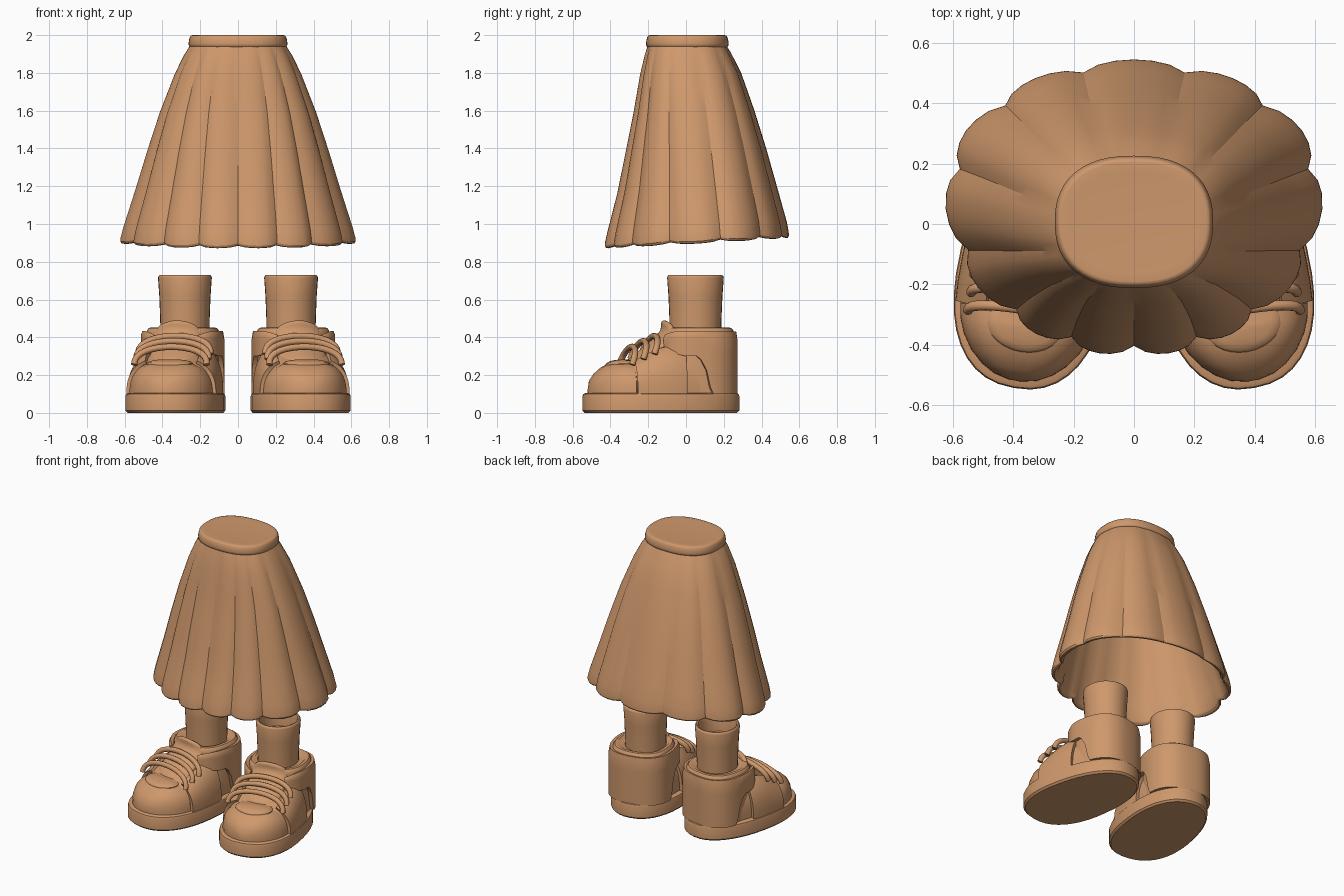
import bpy, bmesh
from math import sin, cos, pi, radians, copysign
from mathutils import Vector

if "Cube" in bpy.data.objects:
    bpy.data.objects.remove(bpy.data.objects["Cube"])

brown = bpy.data.materials.new("warm_brown")
brown.diffuse_color = (.62, .315, .15, 1)
brown.use_nodes = True
brown.node_tree.nodes["Principled BSDF"].inputs["Base Color"].default_value = brown.diffuse_color


def finish(name, bm, mirror, thick, angle, subsurf=0):
    bmesh.ops.recalc_face_normals(bm, faces=bm.faces)
    me = bpy.data.meshes.new(name)
    bm.to_mesh(me)
    bm.free()
    me.materials.append(brown)
    ob = bpy.data.objects.new(name, me)
    bpy.context.collection.objects.link(ob)
    bpy.ops.object.select_all(action='DESELECT')
    ob.select_set(True)
    bpy.context.view_layer.objects.active = ob
    if thick:
        m = ob.modifiers.new("thickness", 'SOLIDIFY')
        m.thickness, m.offset = thick, 0
        bpy.ops.object.modifier_apply(modifier=m.name)
    bpy.ops.object.shade_smooth_by_angle(angle=radians(angle))
    if subsurf:
        ob.modifiers.new("smooth", 'SUBSURF').levels = subsurf
    if mirror:
        ob.modifiers.new("other_side", 'MIRROR').use_mirror_merge = False
    return ob


def loft(name, rings, closed=True, caps=True, mirror=True, thick=0, angle=40, subsurf=0):
    """Skin a list of equal-length point rings."""
    bm = bmesh.new()
    vs = [[bm.verts.new(p) for p in r] for r in rings]
    n = len(rings[0])
    for a, b in zip(vs, vs[1:]):
        for i in range(n if closed else n - 1):
            j = (i + 1) % n
            bm.faces.new((a[i], a[j], b[j], b[i]))
    if caps:
        bm.faces.new(vs[0])
        bm.faces.new(vs[-1])
    return finish(name, bm, mirror, thick, angle, subsurf)


def sgn_pow(c, e):
    return copysign(abs(c) ** e, c)


def lerp_table(table, x):
    for a, b in zip(table, table[1:]):
        if x <= b[0]:
            k = (x - a[0]) / (b[0] - a[0])
            return [p + (q - p) * k for p, q in zip(a[1:], b[1:])]
    return table[-1][1:]


# ---------- skirt ----------
valleys = [0, 20, 41, 69, 101, 134, 164]
valleys = valleys + [360 - v for v in reversed(valleys)]
SEG = 6
samples = []          # (angle from the front, bulge 0..1)
for a, b in zip(valleys, valleys[1:]):
    for k in range(SEG):
        samples.append((radians(a + (b - a) * k / SEG), sin(pi * k / SEG) ** 0.65))

# height fraction down the skirt: half width, front y, back y
skirt = [(0, .25, -.202, .212), (.05, .285, -.22, .242), (.146, .335, -.245, .292), (.34, .415, -.282, .362),
         (.534, .482, -.325, .424), (.728, .545, -.368, .48), (.92, .61, -.422, .535), (1, .632, -.442, .549)]


def skirt_ring(f, scale=1.0, pleat=1.0):
    ax, yf, yb = lerp_table(skirt, f)
    yc = .1 * f
    e = 2 / (2.4 - .35 * f)
    pts = []
    for t, bulge in samples:
        d = scale * (1 - .062 * f ** .3 * pleat * (1 - bulge))
        s, c = sgn_pow(sin(t), e), sgn_pow(cos(t), e)
        zh = .912 - .027 * cos(t) - .014 * bulge
        pts.append((ax * s * d, yc - c * d * ((yc - yf) if c > 0 else (yb - yc)), 1.95 + (zh - 1.95) * f))
    return pts


outer = [0, .025, .05, .1, .146, .24, .34, .44, .534, .63, .728, .82, .92, .97]
rings = [skirt_ring(f) for f in outer]
rings += [skirt_ring(.988, .995), skirt_ring(.998, .98), skirt_ring(1, .96, .9),
          skirt_ring(.99, .935, .7), skirt_ring(.97, .92, .5)]
rings += [skirt_ring(f, .915, .3) for f in (.9, .7, .5, .3, .15, .05)]
loft("pleated_skirt", rings, mirror=False, angle=24)


def waist_ring(z, inset):
    return [((.262 - inset) * sgn_pow(cos(t), .84), .007 + (.219 - inset) * sgn_pow(sin(t), .84), z)
            for t in (2 * pi * i / 48 for i in range(48))]


loft("waistband", [waist_ring(*p) for p in ((1.935, .03), (1.935, .01), (1.942, .002), (1.955, 0), (1.975, .003),
                                            (1.99, .007), (1.998, .013), (2.0, .022), (1.998, .05))],
     mirror=False, angle=60)

# ---------- shoes: u across, v forward, turned slightly outward ----------
A = radians(10)


def W(u, v, z):
    return Vector((.293 + u * cos(A) + v * sin(A), .05 + u * sin(A) - v * cos(A), z))


def oval(z, inset, vc, front, back, hw, n=2.3, taper=0.0, steps=40):
    """Superellipse outline, starting at the heel."""
    pts = []
    for i in range(steps):
        t = 2 * pi * i / steps
        c, s = sgn_pow(cos(t), 2 / n), sgn_pow(sin(t), 2 / n)
        v = vc - c * ((back if c > 0 else front) - inset)
        pts.append(W(s * (hw - inset) * (1 + taper * (v - vc)), v, z))
    return pts


def arch(v, hw, top, lo=0, hi=180, grow=0.0, steps=24):
    pts = []
    for i in range(steps + 1):
        t = radians(lo + (hi - lo) * i / steps)
        pts.append(W((hw + grow) * sgn_pow(cos(t), .7), v, .09 + (top + grow - .09) * abs(sin(t)) ** .75))
    return pts


# sole
loft("sole", [oval(z, i, .18, .422, .412, .253, 2.3, .2) for z, i in
              ((0, .012), (.012, 0), (.088, 0), (.1, .004), (.106, .016))])

# upper body and toe
body = [(-.02, .19, .34), (.1, .212, .36), (.2, .22, .35), (.28, .222, .318), (.36, .215, .275), (.42, .195, .255)]
loft("shoe_upper", [arch(*s) for s in body])
toe = [(.35, .215, .25), (.355, .224, .27), (.4, .216, .274), (.45, .196, .266), (.5, .162, .243),
       (.54, .118, .21), (.565, .072, .175), (.577, .02, .13)]
loft("toe_cap", [arch(*s) for s in toe])


def on_toe(u, v, lift):
    hw, top = lerp_table(toe, max(v, .356))
    c = min(abs(u) / hw, 1) ** (1 / .7)
    return W(u, v, .09 + (top - .09) * (1 - c * c) ** .375 + lift)


# raised rounded panel on top of the toe
loft("toe_panel", [[on_toe(.125 * k * cos(q), .39 + .09 * k * sin(q), lift)
                    for q in (2 * pi * i / 28 for i in range(28))]
                   for k, lift in ((1, -.012), (1, .004), (.94, .009), (.75, .01), (.5, .01), (.25, .01), (.05, .01))])

# lacing panels on each side
flap = [(.085, .218, .36), (.14, .228, .37), (.22, .23, .352), (.29, .23, .318), (.35, .226, .28)]
for name, lo, hi in (("outer_lace_panel", 0, 62), ("inner_lace_panel", 118, 180)):
    loft(name, [arch(*s, lo=lo, hi=hi, grow=.004, steps=12) for s in flap],
         closed=False, caps=False, thick=.022)

# padded ankle
loft("ankle_padding", [oval(z, i, -.005, .19, .2, .195, 2.5) for z, i in
                       ((.1, 0), (.42, .004), (.438, .008), (.45, .018), (.452, .035), (.435, .06))])


# heel counter that continues forward as a collar strap over a notch
def wrap_ring(k):
    pts = []
    for i in range(73):
        deg = -150 + 300 * i / 72
        t = radians(deg)
        c, s = sgn_pow(cos(t), 2 / 2.5), sgn_pow(sin(t), 2 / 2.5)
        m = min(max((abs(deg) - 82) / 14, 0), 1)
        e = min(max((abs(deg) - 110) / 40, 0), 1)
        low = .1 + .2 * (1 - (1 - m) ** 2) + .035 * e
        high = .43 - .025 * e * e
        inset = .008 * max(0, k - .85) / .15
        pts.append(W(s * (.206 - inset), -.005 - c * ((.203 if c > 0 else .212) - inset), low + (high - low) * k))
    return pts


loft("heel_and_collar", [wrap_ring(k) for k in (0, .25, .5, .7, .85, .95, 1)],
     closed=False, caps=False, thick=.024)

# tongue
tongue = [(.37, .265, .12), (.3, .318, .13), (.24, .365, .13), (.19, .41, .13), (.165, .45, .125), (.175, .495, .1)]
loft("tongue", [[W(w * k, v - .035 * k * k, z - .03 * k * k) for k in (-1, -.6, 0, .6, 1)] for v, z, w in tongue],
     closed=False, caps=False, thick=.035, angle=180, subsurf=2)

# laces
for n, (v, top) in enumerate(((.34, .35), (.28, .38), (.22, .407))):
    path = []
    for i in range(17):
        t = pi * i / 16
        s = sin(t) ** .8
        path.append(W(-.195 * cos(t), v + .035 * (1 - s), top - .095 * (1 - s)))
    tube = []
    for i, p in enumerate(path):
        d = (path[min(i + 1, 16)] - path[max(i - 1, 0)]).normalized()
        a = d.cross(W(0, 1, 0) - W(0, 0, 0)).normalized()
        b = d.cross(a)
        tube.append([p + .017 * (a * cos(q) + b * sin(q)) for q in (2 * pi * k / 10 for k in range(10))])
    loft(f"lace_{n + 1}", tube)

# hollow-topped leg
loft("leg", [[(.281 + r * .95 * cos(t), .05 + r * sin(t), z) for t in (2 * pi * i / 32 for i in range(32))]
             for z, r in ((.4, .136), (.5, .138), (.62, .143), (.715, .15), (.725, .147), (.73, .14),
                          (.727, .13), (.71, .124), (.62, .12))])
